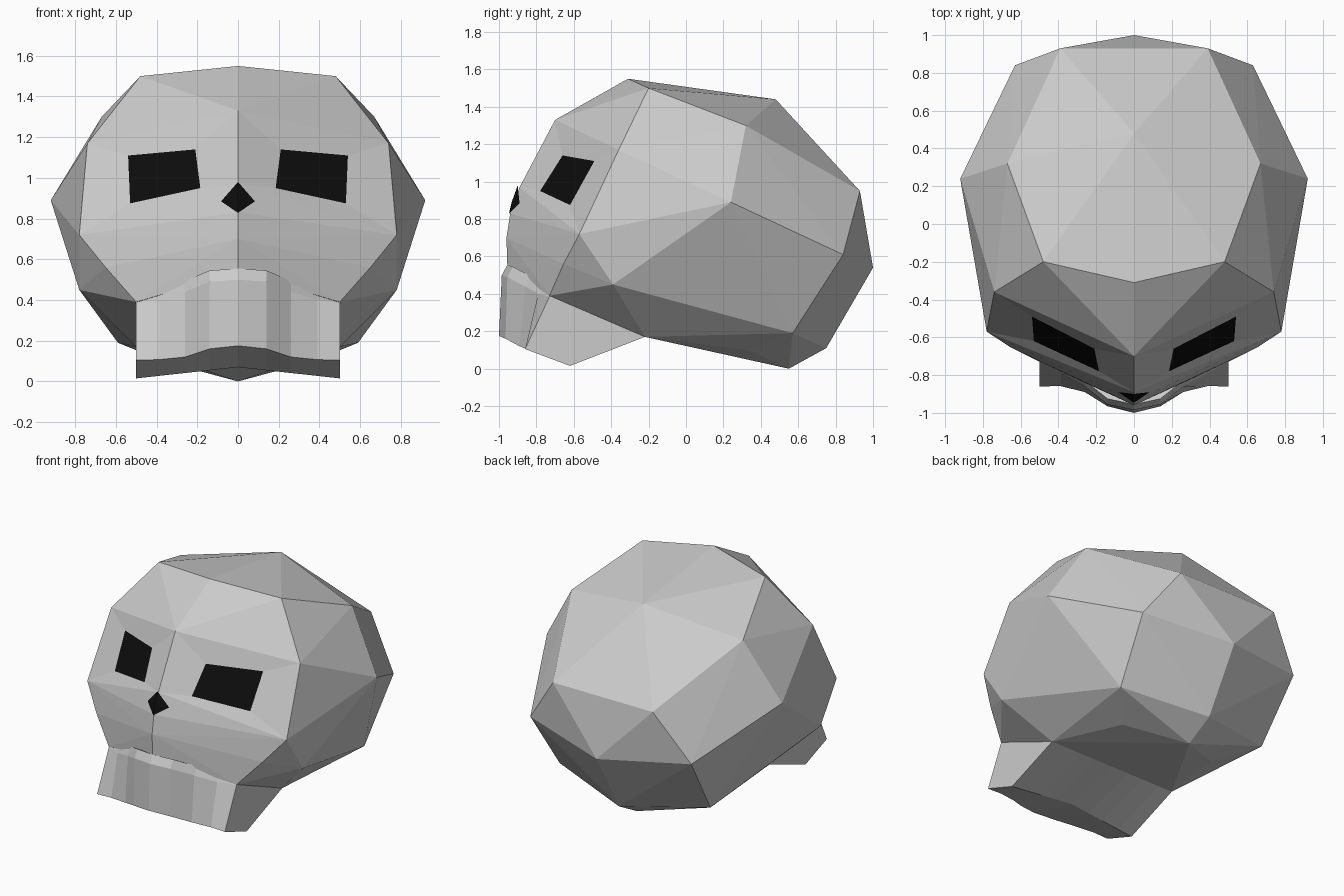
import bpy, bmesh
from mathutils import Vector

if "Cube" in bpy.data.objects:
    bpy.data.objects.remove(bpy.data.objects["Cube"])

dark = bpy.data.materials.new("dark")
dark.diffuse_color = (0.004, 0.004, 0.004, 1)
dark.use_nodes = True
dark.node_tree.nodes["Principled BSDF"].inputs["Base Color"].default_value = dark.diffuse_color


def make_object(name, bm, mat=None):
    mesh = bpy.data.meshes.new(name)
    bm.to_mesh(mesh)
    bm.free()
    obj = bpy.data.objects.new(name, mesh)
    bpy.context.collection.objects.link(obj)
    if mat:
        mesh.materials.append(mat)
    return obj


def mirrored_patch(name, points, faces, mat):
    bm = bmesh.new()
    vs = [bm.verts.new(p) for p in points]
    for f in faces:
        bm.faces.new([vs[i] for i in f])
    obj = make_object(name, bm, mat)
    obj.modifiers.new("mirror", 'MIRROR')
    return obj


# corners of the face panel that holds the eye, and the eye itself
panel = [(0, -.89, .97), (.78, -.57, .72), (.74, -.36, 1.17), (0, -.70, 1.33)]
eye = [(.185, -.78, .95), (.53, -.62, .875), (.54, -.49, 1.11), (.21, -.66, 1.14)]

# cranium: faceted hull of half a set of corner points and their mirror images
crown = [(0, -.31, 1.55), (.48, -.20, 1.50), (.67, .32, 1.30), (0, .48, 1.44)]
back = [(.92, .24, .89), (.39, .93, .95), (.63, .84, .61), (0, 1, .54),
        (.59, .57, .19), (0, .75, .11), (0, .55, 0)]
base = [(.37, .33, .10), (.5, -.22, .17), (.81, -.24, .57), (.78, -.39, .45)]
muzzle = [(0, -.94, .83), (0, -.96, .70), (.65, -.655, .56),
          (0, -.955, .54), (.5, -.73, .39)]

bm = bmesh.new()
for x, y, z in panel + crown + back + base + muzzle:
    for s in ((1, -1) if x else (1,)):
        bm.verts.new((s * x, y, z))
hull = bmesh.ops.convex_hull(bm, input=bm.verts)
loose = [v for v in bm.verts if not v.link_faces]
bmesh.ops.delete(bm, geom=loose, context='VERTS')


def vert_at(p):
    return min(bm.verts, key=lambda v: (v.co - Vector(p)).length)


# open the panels and rebuild them as a ring round each eye
for s in (1, -1):
    outer = [vert_at((s * x, y, z)) for x, y, z in panel]
    bmesh.ops.delete(bm, geom=[f for f in bm.faces if set(f.verts) <= set(outer)],
                     context='FACES_KEEP_BOUNDARY')
    inner = [bm.verts.new((s * x, y, z)) for x, y, z in eye]
    for i in range(4):
        j = (i + 1) % 4
        quad = [outer[i], outer[j], inner[j], inner[i]]
        bm.faces.new(quad if s > 0 else quad[::-1])
bmesh.ops.recalc_face_normals(bm, faces=bm.faces)
make_object("cranium", bm)

# dark eyes and nose opening
mirrored_patch("eye", eye, [(0, 1, 2, 3)], dark)
mirrored_patch("nose_opening",
               [(0, -.90, .98), (.083, -.89, .885), (0, -.947, .828), (0, -.932, .89)],
               [(3, 2, 1), (3, 1, 0)][::1] and [(3, 2, 1), (3, 1, 0)], dark)

# upper jaw: scalloped front, each column is (x, top y, top z, bottom y, bottom z)
half = [(0, -.985, .50, -1.0, .175), (.14, -.955, .49, -.965, .16),
        (.26, -.86, .44, -.89, .12), (.39, -.79, .40, -.858, .107),
        (.5, -.73, .385, -.86, .105)]
columns = [(-c[0],) + c[1:] for c in half[:0:-1]] + half
bm = bmesh.new()
rings = []
for x, ty, tz, by, bz in columns:
    rear_z = .07 - .11 * abs(x)
    ring = [(ty + .03, tz + .055), (ty, tz), (by, bz), (-.62, rear_z), (-.22, .17)]
    rings.append([bm.verts.new((x, y, z)) for y, z in ring])
for a, b in zip(rings, rings[1:]):
    for i in range(5):
        j = (i + 1) % 5
        bm.faces.new((a[i], a[j], b[j], b[i]))
bm.faces.new(rings[0])
bm.faces.new(rings[-1])
bmesh.ops.recalc_face_normals(bm, faces=bm.faces)
make_object("upper_jaw", bm)
